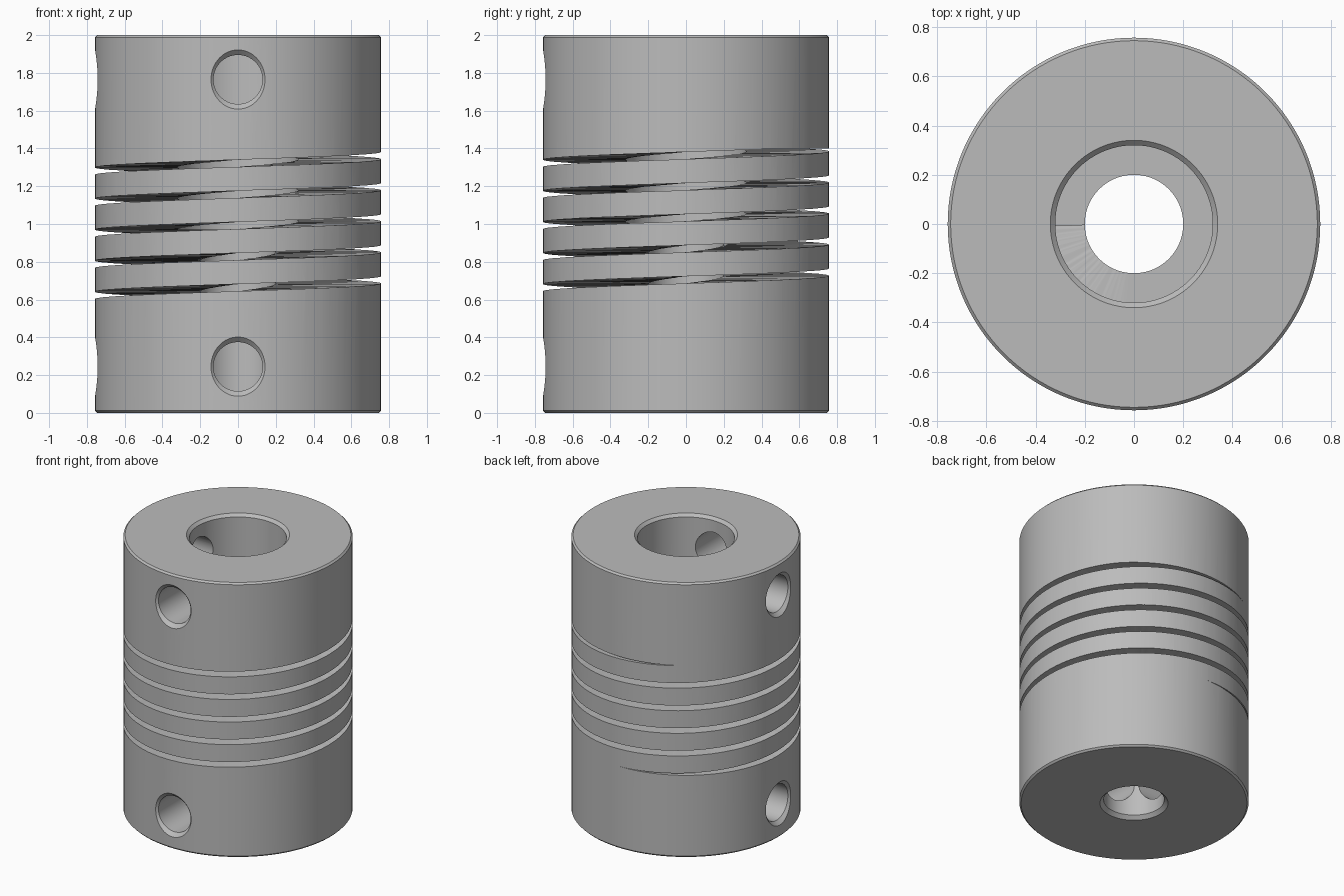
import bpy, bmesh, math
from mathutils import Matrix, Vector

cube = bpy.data.objects.get("Cube")
if cube:
    bpy.data.objects.remove(cube, do_unlink=True)

metal = bpy.data.materials.new("grey_metal")
metal.use_nodes = True
GREY = (0.5, 0.5, 0.5, 1.0)
metal.diffuse_color = GREY
metal.node_tree.nodes["Principled BSDF"].inputs["Base Color"].default_value = GREY


def finish(bm, name):
    bmesh.ops.recalc_face_normals(bm, faces=bm.faces)
    mesh = bpy.data.meshes.new(name)
    bm.to_mesh(mesh)
    bm.free()
    mesh.materials.append(metal)
    obj = bpy.data.objects.new(name, mesh)
    bpy.context.collection.objects.link(obj)
    return obj


def lathe(name, profile, sides, closed, matrix=Matrix()):
    """Revolve (radius, height) points about z; open profiles get end caps."""
    bm = bmesh.new()
    rings = [[bm.verts.new((r * math.cos(math.tau * i / sides),
                            r * math.sin(math.tau * i / sides), z))
              for i in range(sides)] for r, z in profile]
    pairs = list(zip(rings, rings[1:]))
    if closed:
        pairs.append((rings[-1], rings[0]))
    else:
        bm.faces.new(rings[0])
        bm.faces.new(rings[-1])
    for a, b in pairs:
        for i in range(sides):
            j = (i + 1) % sides
            bm.faces.new((a[i], a[j], b[j], b[i]))
    bm.transform(matrix)
    return finish(bm, name)


def helix_cutter(name, pitch, gap, low, high, inner, outer, steps):
    """Right-handed slot, clipped flat at its low and high ends."""
    turns = (high - low + gap) / pitch
    count = int(turns * steps)
    bm = bmesh.new()
    rings = []
    for i in range(count + 1):
        t = turns * i / count
        a = math.pi / 2 + math.tau * t
        top = low + pitch * t
        z0, z1 = max(top - gap, low), min(top, high)
        rings.append([bm.verts.new((r * math.cos(a), r * math.sin(a), z))
                      for r, z in ((inner, z0), (outer, z0), (outer, z1), (inner, z1))])
    for a, b in zip(rings, rings[1:]):
        for k in range(4):
            m = (k + 1) % 4
            bm.faces.new((a[k], a[m], b[m], b[k]))
    bmesh.ops.remove_doubles(bm, verts=rings[0] + rings[-1], dist=1e-5)
    bmesh.ops.triangulate(bm, faces=bm.faces)
    return finish(bm, name)


# Clamp body with a stepped bore and chamfered rims
R, C = 0.757, 0.012
body = lathe("coupling_body", [
    (R - C, 0), (R, C), (R, 2 - C), (R - C, 2),
    (0.34, 2), (0.32, 1.98), (0.32, 0.97),
    (0.2, 0.97), (0.2, 0.025), (0.225, 0)], 128, True)

# Flexible helical slot
cutters = [helix_cutter("slot_cutter", 0.1645, 0.038, 0.6, 1.4, 0.1, 0.9, 90)]

# Set screw holes on the front and the right, countersunk at the surface
hole = [(0.13, 0.1), (0.13, R - 0.027), (0.23, R + 0.073)]
for z in (0.245, 1.765):
    for axis in ((0, -1, 0), (-1, 0, 0)):
        turn = Vector((0, 0, 1)).rotation_difference(Vector(axis)).to_matrix().to_4x4()
        cutters.append(lathe("screw_hole_cutter", hole, 50, False,
                             Matrix.Translation((0, 0, z)) @ turn))

bpy.ops.object.select_all(action="DESELECT")
body.select_set(True)
bpy.context.view_layer.objects.active = body
for cutter in cutters:
    cutter.hide_render = True
    mod = body.modifiers.new("cut", "BOOLEAN")
    mod.operation = "DIFFERENCE"
    mod.solver = "EXACT"
    mod.object = cutter
    bpy.ops.object.modifier_apply(modifier=mod.name)
    bpy.data.objects.remove(cutter, do_unlink=True)

bpy.ops.object.shade_smooth_by_angle(angle=math.radians(25))
